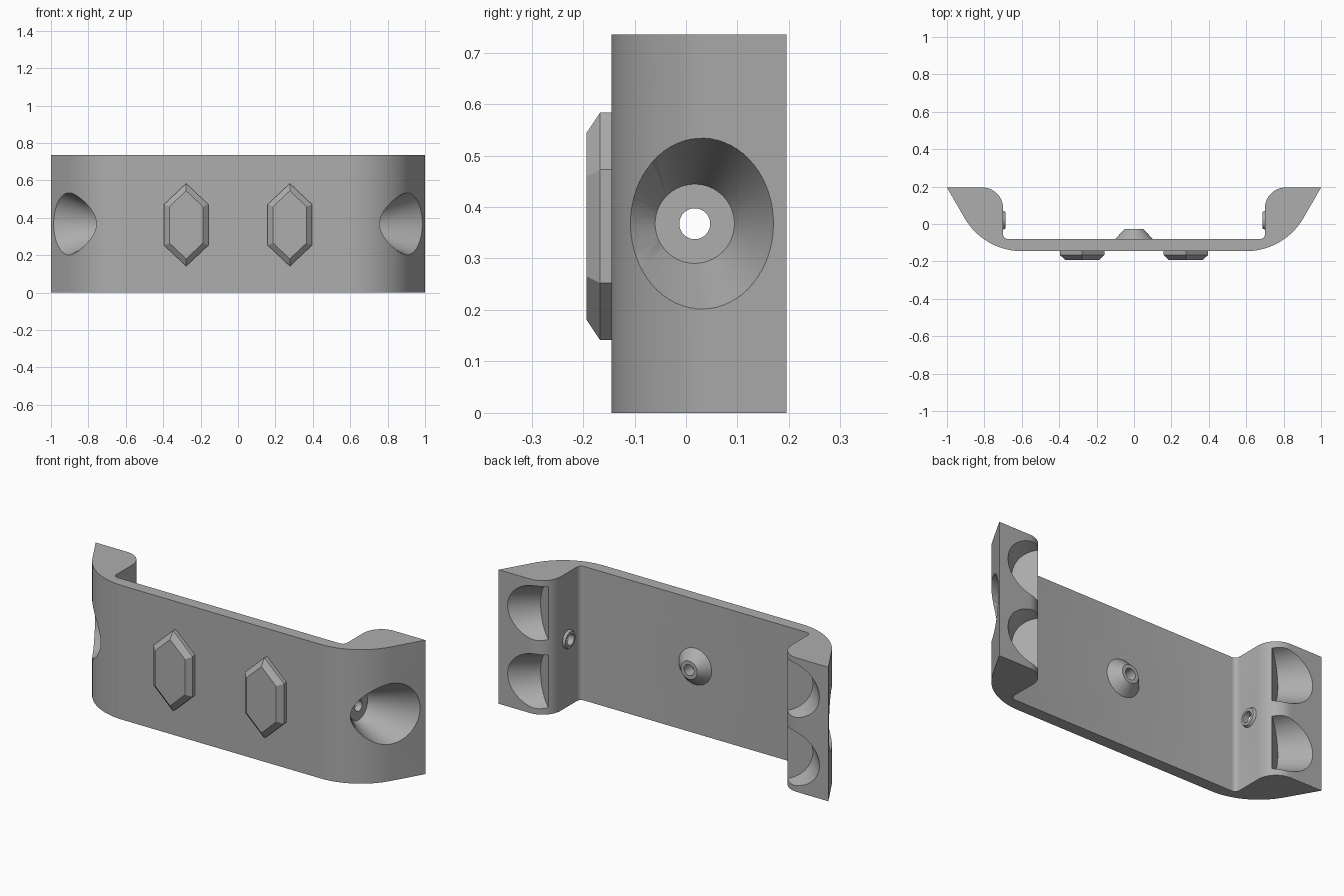
import bpy, bmesh, math
from mathutils import Vector

cube = bpy.data.objects.get("Cube")
if cube:
    bpy.data.objects.remove(cube, do_unlink=True)

HEIGHT = 0.735
MID = HEIGHT / 2

grey = bpy.data.materials.new("plain grey")
grey.use_nodes = True
colour = (0.42, 0.42, 0.42, 1)
grey.diffuse_color = colour
grey.node_tree.nodes["Principled BSDF"].inputs["Base Color"].default_value = colour


def loft(name, rings, tip=None):
    """Skin closed rings of points; cap both ends, the last one with a tip if given."""
    bm = bmesh.new()
    loops = [[bm.verts.new(p) for p in ring] for ring in rings]
    n = len(loops[0])
    for a, b in zip(loops, loops[1:]):
        for i in range(n):
            j = (i + 1) % n
            bm.faces.new((a[i], a[j], b[j], b[i]))
    bm.faces.new(loops[0][::-1])
    if tip:
        t = bm.verts.new(tip)
        for i in range(n):
            bm.faces.new((loops[-1][i], loops[-1][(i + 1) % n], t))
    else:
        bm.faces.new(loops[-1])
    bmesh.ops.recalc_face_normals(bm, faces=bm.faces)
    mesh = bpy.data.meshes.new(name)
    bm.to_mesh(mesh)
    bm.free()
    mesh.materials.append(grey)
    obj = bpy.data.objects.new(name, mesh)
    bpy.context.collection.objects.link(obj)
    return obj


def circle(centre, axis, r, n=48):
    axis = Vector(axis).normalized()
    u = axis.cross(Vector((0, 0, 1)))
    v = axis.cross(u)
    angles = [2 * math.pi * i / n for i in range(n)]
    return [Vector(centre) + r * (math.cos(a) * u + math.sin(a) * v) for a in angles]


def cone(name, start, end, r0, r1):
    axis = Vector(end) - Vector(start)
    return loft(name, [circle(start, axis, r0), circle(end, axis, r1)])


def arc(cx, cy, r, a0, a1, n):
    steps = [math.radians(a0 + (a1 - a0) * i / n) for i in range(n + 1)]
    return [(cx + r * math.cos(a), cy + r * math.sin(a)) for a in steps]


def combine(target, tool, operation):
    tool.hide_render = True
    mod = target.modifiers.new("cut", "BOOLEAN")
    mod.operation = operation
    mod.solver = "EXACT"
    mod.object = tool
    bpy.context.view_layer.objects.active = target
    bpy.ops.object.modifier_apply(modifier=mod.name)
    bpy.data.objects.remove(tool, do_unlink=True)


# Bracket body: curved plan profile, mirrored and extruded upwards
BEND = 0.353
half = arc(0.6, -0.145 + BEND, BEND, -90, -30, 20)
half += [(1, 0.195)]
half += arc(0.81, 0.085, 0.11, 90, 180, 14)
half += arc(0.675, -0.055, 0.025, 0, -90, 5)
plan = half + [(-x, y) for x, y in reversed(half)]
body = loft("bracket_body", [[(x, y, z) for x, y in plan] for z in (0, HEIGHT)])

# Raised screw bosses on the inside
combine(body, cone("centre_boss", (0, -0.09, MID), (0, -0.026, MID), 0.109, 0.05), "UNION")
for s in (1, -1):
    combine(body, cone("side_boss", (s * 0.715, 0.02, MID), (s * 0.687, 0.02, MID), 0.058, 0.044), "UNION")


def outer_x(y):
    """Outer surface of the bend at depth y."""
    c = 1 - (y + 0.145) / BEND
    if c > 0.5:
        return 0.6 + BEND * math.sqrt(1 - c * c)
    return 1 - (0.195 - y) / math.sqrt(3)


# Flared recess on each end, from a round floor to an oval rim
def recess(s):
    floor, mouth = [], []
    for i in range(64):
        a = 2 * math.pi * i / 64
        c, d = math.cos(a), math.sin(a)
        f = Vector((0.72, 0.017 + 0.077 * c, MID + 0.077 * d))
        y = 0.031 + 0.139 * c
        rim = Vector((outer_x(y), y, MID + 0.166 * d))
        m = f + (rim - f) * 1.4
        floor.append((s * f.x, f.y, f.z))
        mouth.append((s * m.x, m.y, m.z))
    return loft("recess_cutter", [floor, mouth], tip=(s * 1.15, -0.12, MID))


for s in (1, -1):
    combine(body, recess(s), "DIFFERENCE")
    # Through hole for the side screw
    combine(body, cone("hole_cutter", (s * 0.6, 0.017, MID), (s * 0.76, 0.017, MID), 0.03, 0.03), "DIFFERENCE")
    # Two slanted scoops in the back face
    for z in (MID - 0.187, MID + 0.187):
        floor_at = Vector((s * 0.71, 0.167, z))
        out = Vector((s * 0.6, 0.8, 0))
        combine(body, cone("scoop_cutter", floor_at, floor_at + out * 0.2, 0.145, 0.178), "DIFFERENCE")

# Blind hole in the centre boss
combine(body, cone("pilot_cutter", (0, -0.09, MID), (0, 0.05, MID), 0.03, 0.03), "DIFFERENCE")


# Long hexagonal studs with bevelled faces on the front
def hexagon(x, y, w, shoulder, tip):
    pts = [(0, tip), (w, shoulder), (w, -shoulder), (0, -tip), (-w, -shoulder), (-w, shoulder)]
    return [(x + px, y, 0.3625 + pz) for px, pz in pts]


for s, side in ((1, "left"), (-1, "right")):
    x = s * 0.277
    loft("front_stud_" + side, [hexagon(x, -0.14, 0.118, 0.11, 0.221),
                                hexagon(x, -0.167, 0.118, 0.11, 0.221),
                                hexagon(x, -0.193, 0.09, 0.097, 0.182)])

# Smooth the curved walls, keep the edges crisp
bpy.ops.object.select_all(action="DESELECT")
body.select_set(True)
bpy.context.view_layer.objects.active = body
bpy.ops.object.shade_smooth_by_angle(angle=math.radians(25))
